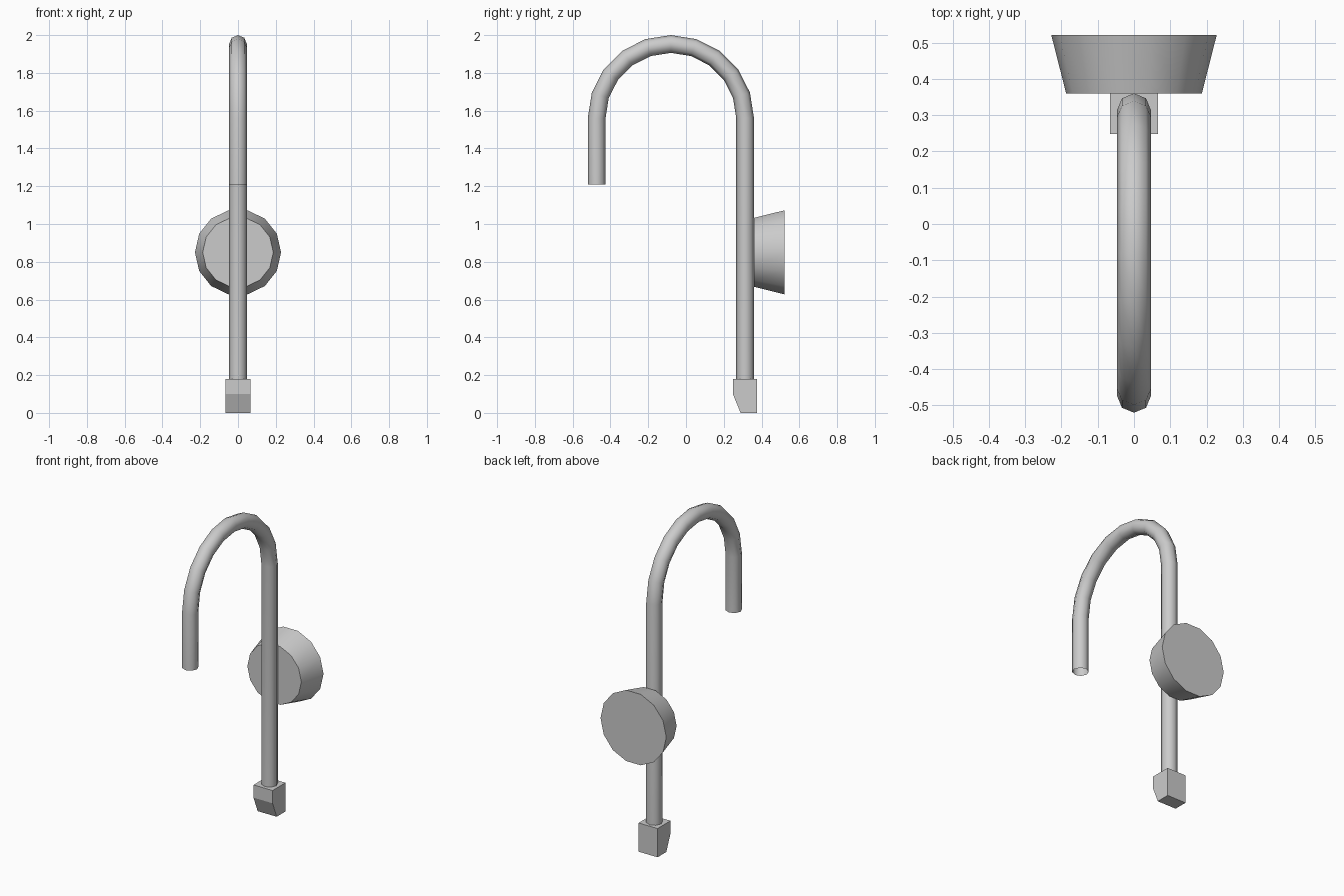
import bpy, bmesh
from math import sin, cos, pi
from mathutils import Vector

if "Cube" in bpy.data.objects:
    bpy.data.objects.remove(bpy.data.objects["Cube"])


def finish(bm, name, smooth=None):
    bmesh.ops.recalc_face_normals(bm, faces=bm.faces)
    me = bpy.data.meshes.new(name)
    bm.to_mesh(me)
    bm.free()
    ob = bpy.data.objects.new(name, me)
    bpy.context.collection.objects.link(ob)
    if smooth:
        bpy.ops.object.select_all(action='DESELECT')
        bpy.context.view_layer.objects.active = ob
        ob.select_set(True)
        bpy.ops.object.shade_smooth_by_angle(angle=smooth)
    return ob


def bridge(bm, rings):
    for a, b in zip(rings, rings[1:]):
        n = len(a)
        for i in range(n):
            bm.faces.new((a[i], a[(i + 1) % n], b[(i + 1) % n], b[i]))


# Hooked pipe: octagonal section swept up, over a half circle and down, open ends
TUBE_R, BEND_R, BEND_Y, BEND_Z, SIDES, STEPS = 0.047, 0.393, -0.08, 1.56, 8, 10
stations = [(0.17, 0.0)]
stations += [(BEND_Z, pi * i / STEPS) for i in range(STEPS + 1)]
stations += [(1.21, pi)]
bm = bmesh.new()
rings = []
for z, a in stations:
    out = Vector((0, cos(a), sin(a)))
    mid = Vector((0, BEND_Y, z)) + out * BEND_R
    rings.append([bm.verts.new(mid + TUBE_R * (Vector((sin(t), 0, 0)) + out * cos(t)))
                  for t in (2 * pi * k / SIDES for k in range(SIDES))])
bridge(bm, rings)
finish(bm, "hooked_pipe", 0.9)

# Wall mount: 14-sided flared disc behind the pipe
bm = bmesh.new()
rings = [[bm.verts.new((r * cos(2 * pi * k / 14), y, 0.85 + r * sin(2 * pi * k / 14)))
          for k in range(14)] for y, r in ((0.36, 0.187), (0.521, 0.228))]
bridge(bm, rings)
for ring in rings:
    bm.faces.new(ring)
finish(bm, "wall_mount", 0.6)

# Foot block: side profile with a chamfered front, extruded across x
profile = [(0.248, 0.18), (0.248, 0.1), (0.289, 0.0), (0.376, 0.0), (0.376, 0.18)]
bm = bmesh.new()
sides = [[bm.verts.new((x, y, z)) for y, z in profile] for x in (-0.066, 0.066)]
bridge(bm, sides)
for s in sides:
    bm.faces.new(s)
finish(bm, "foot_block")
